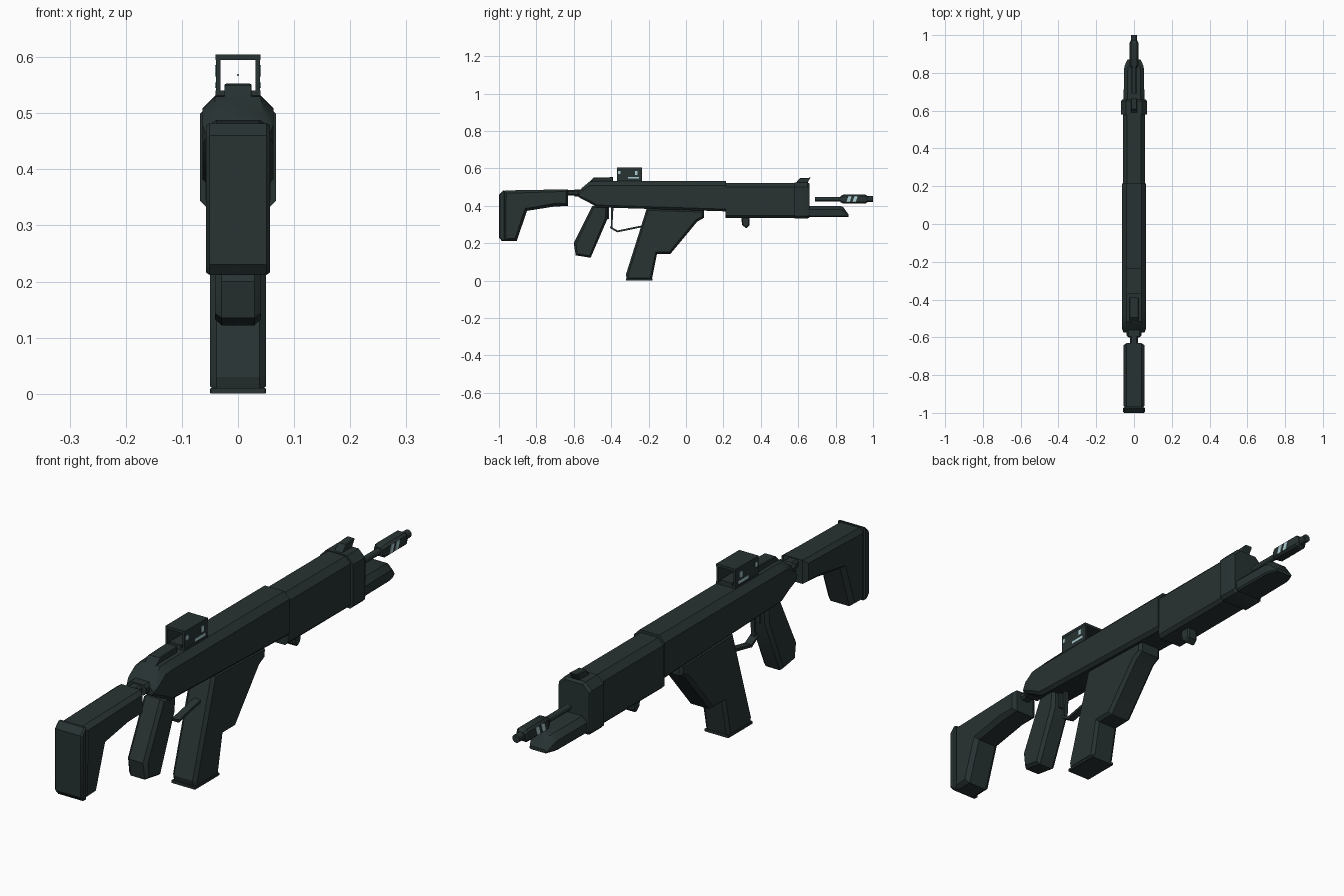
import bpy, bmesh, math


def material(name, rgb):
    m = bpy.data.materials.new(name)
    m.diffuse_color = (*rgb, 1)
    return m


DARK = material("dark_gunmetal", (0.021, 0.032, 0.032))
PALE = material("pale_blue", (0.42, 0.62, 0.66))


def finish(name, bm, mat=DARK):
    bmesh.ops.recalc_face_normals(bm, faces=bm.faces[:])
    me = bpy.data.meshes.new(name)
    bm.to_mesh(me)
    bm.free()
    me.materials.append(mat)
    ob = bpy.data.objects.new(name, me)
    bpy.context.collection.objects.link(ob)
    return ob


def prism(name, pts, half, cham=0.0, x=0.0, mat=DARK):
    """Side profile (y, z) extruded across x, with chamfered side faces."""
    bm = bmesh.new()
    rings = [[bm.verts.new((x + s * (half - cham), y, z)) for y, z in pts] for s in (-1, 1)]
    caps = [bm.faces.new(rings[0]), bm.faces.new(rings[1][::-1])]
    n = len(pts)
    for i in range(n):
        j = (i + 1) % n
        bm.faces.new((rings[0][i], rings[0][j], rings[1][j], rings[1][i]))
    bmesh.ops.recalc_face_normals(bm, faces=bm.faces[:])
    if cham:
        for c in caps:
            bmesh.ops.inset_region(bm, faces=[c], thickness=cham, depth=0)
            for v in c.verts:
                v.co.x += math.copysign(cham, v.co.x - x)
    return finish(name, bm, mat)


def loft(name, sections):
    """Octagonal sections along y: (y, half width, bottom, top, bottom chamfer, top chamfer)."""
    bm = bmesh.new()
    rings = []
    for y, w, b, t, cb, ct in sections:
        right = [(w - cb, b), (w, b + cb), (w, t - ct), (w - ct, t)]
        loop = right + [(-px, pz) for px, pz in reversed(right)]
        rings.append([bm.verts.new((px, y, pz)) for px, pz in loop])
    for a, c in zip(rings, rings[1:]):
        for i in range(8):
            j = (i + 1) % 8
            bm.faces.new((a[i], a[j], c[j], c[i]))
    bm.faces.new(rings[0])
    bm.faces.new(rings[-1])
    return finish(name, bm)


def box(name, x, y, z, mat=DARK):
    """Box from (min, max) ranges."""
    return prism(name, [(y[0], z[0]), (y[1], z[0]), (y[1], z[1]), (y[0], z[1])],
                 (x[1] - x[0]) / 2, 0, (x[0] + x[1]) / 2, mat)


# Shoulder stock, butt pad and connecting tube
prism("shoulder_stock", [(-0.975, 0.475), (-0.965, 0.482), (-0.63, 0.488), (-0.63, 0.4), (-0.71, 0.395),
                         (-0.85, 0.373), (-0.905, 0.212), (-0.975, 0.212)], 0.055, 0.016)
prism("butt_pad", [(-1, 0.46), (-0.978, 0.482), (-0.97, 0.482), (-0.97, 0.212), (-0.985, 0.212), (-1, 0.23)],
      0.057, 0.006)
loft("stock_tube", [(-0.65, 0.022, 0.455, 0.485, 0.008, 0.008), (-0.54, 0.022, 0.455, 0.485, 0.008, 0.008)])
loft("stock_collar", [(-0.595, 0.038, 0.45, 0.488, 0.01, 0.01), (-0.56, 0.038, 0.45, 0.488, 0.01, 0.01)])

# Receiver body with tapered rear
loft("receiver", [(-0.575, 0.056, 0.448, 0.472, 0.008, 0.012), (-0.555, 0.063, 0.435, 0.497, 0.01, 0.018),
                  (-0.515, 0.063, 0.415, 0.53, 0.012, 0.023), (-0.475, 0.063, 0.392, 0.532, 0.012, 0.023),
                  (0.215, 0.063, 0.37, 0.532, 0.012, 0.023)])
prism("rear_ridge", [(-0.525, 0.52), (-0.495, 0.55), (-0.39, 0.553), (-0.39, 0.52)], 0.024, 0.003)

# Handguard and front block
loft("handguard", [(0.21, 0.058, 0.335, 0.522, 0.012, 0.022), (0.59, 0.058, 0.335, 0.522, 0.012, 0.022)])
loft("front_block", [(0.58, 0.068, 0.332, 0.525, 0.012, 0.026), (0.65, 0.068, 0.332, 0.525, 0.012, 0.026),
                     (0.66, 0.062, 0.338, 0.518, 0.012, 0.026)])
prism("front_sight", [(0.58, 0.515), (0.61, 0.548), (0.665, 0.55), (0.645, 0.515)], 0.016, 0.003)
loft("lower_nose", [(0.65, 0.055, 0.34, 0.4, 0.006, 0.02), (0.82, 0.053, 0.34, 0.4, 0.006, 0.02),
                    (0.84, 0.049, 0.34, 0.394, 0.006, 0.02), (0.87, 0.035, 0.34, 0.352, 0.004, 0.006)])
prism("underside_knob", [(0.295, 0.34), (0.34, 0.34), (0.34, 0.295), (0.322, 0.28), (0.3, 0.297)], 0.022, 0.006)

# Barrel and muzzle
for name, y0, y1, r in (("barrel", 0.69, 0.84, 0.012), ("muzzle_tip", 0.96, 1.0, 0.015)):
    bm = bmesh.new()
    bmesh.ops.create_cone(bm, cap_ends=True, segments=12, radius1=r, radius2=r, depth=y1 - y0)
    for v in bm.verts:
        v.co = (v.co.x, v.co.z + (y0 + y1) / 2, v.co.y + 0.436)
    finish(name, bm)
loft("muzzle_housing", [(0.825, 0.017, 0.42, 0.451, 0.006, 0.006), (0.84, 0.023, 0.412, 0.459, 0.008, 0.008),
                        (0.96, 0.023, 0.412, 0.459, 0.008, 0.008), (0.972, 0.017, 0.42, 0.451, 0.006, 0.006)])

# Grip and magazine
prism("pistol_grip", [(-0.5, 0.4), (-0.42, 0.4), (-0.42, 0.33), (-0.51, 0.122), (-0.59, 0.135), (-0.6, 0.2)],
      0.041, 0.012)
prism("magazine", [(-0.21, 0.385), (0.095, 0.375), (0.095, 0.335), (0.06, 0.315), (-0.083, 0.143),
                   (-0.155, 0.143), (-0.183, 0.004), (-0.315, 0.004), (-0.322, 0.03)], 0.05, 0.012)
prism("magazine_base", [(-0.322, 0.0), (-0.18, 0.0), (-0.18, 0.01), (-0.322, 0.01)], 0.05, 0.002)

# Trigger and its guard
prism("trigger", [(-0.4, 0.39), (-0.388, 0.39), (-0.394, 0.285), (-0.402, 0.285)], 0.008)
prism("trigger_guard", [(-0.405, 0.28), (-0.368, 0.258), (-0.23, 0.286), (-0.23, 0.296), (-0.366, 0.268),
                        (-0.405, 0.29)], 0.014)
box("guard_rear_post", (-0.014, 0.014), (-0.43, -0.412), (0.33, 0.4))

# Optic: hollow frame with floating aiming dot
Y = (-0.37, -0.235)
box("optic_base", (-0.04, 0.04), Y, (0.522, 0.54))
box("optic_rail", (-0.024, 0.024), Y, (0.53, 0.55))
box("optic_roof", (-0.04, 0.04), Y, (0.595, 0.605))
box("aiming_dot", (-0.002, 0.002), (-0.302, -0.298), (0.566, 0.57), PALE)
for s, side in ((-1, "left"), (1, "right")):
    box("optic_wall_" + side, sorted((s * 0.031, s * 0.039)), Y, (0.535, 0.6))
    # Pale indicator plates
    for i, (y0, y1, z0, z1) in enumerate(((-0.363, -0.35, 0.57, 0.586), (-0.273, -0.258, 0.565, 0.586),
                                          (-0.31, -0.25, 0.545, 0.555))):
        box(f"optic_mark_{side}_{i}", sorted((s * 0.037, s * 0.041)), (y0, y1), (z0, z1), PALE)
    for i, y in enumerate((0.858, 0.89)):
        prism(f"muzzle_mark_{side}_{i}", [(y, 0.42), (y + 0.018, 0.42), (y + 0.028, 0.451), (y + 0.01, 0.451)],
              0.001, 0, s * 0.0235, PALE)

# Smooth the soft edges only
for ob in bpy.context.collection.objects:
    ob.select_set(True)
    bpy.context.view_layer.objects.active = ob
bpy.ops.object.shade_smooth_by_angle(angle=math.radians(32))
